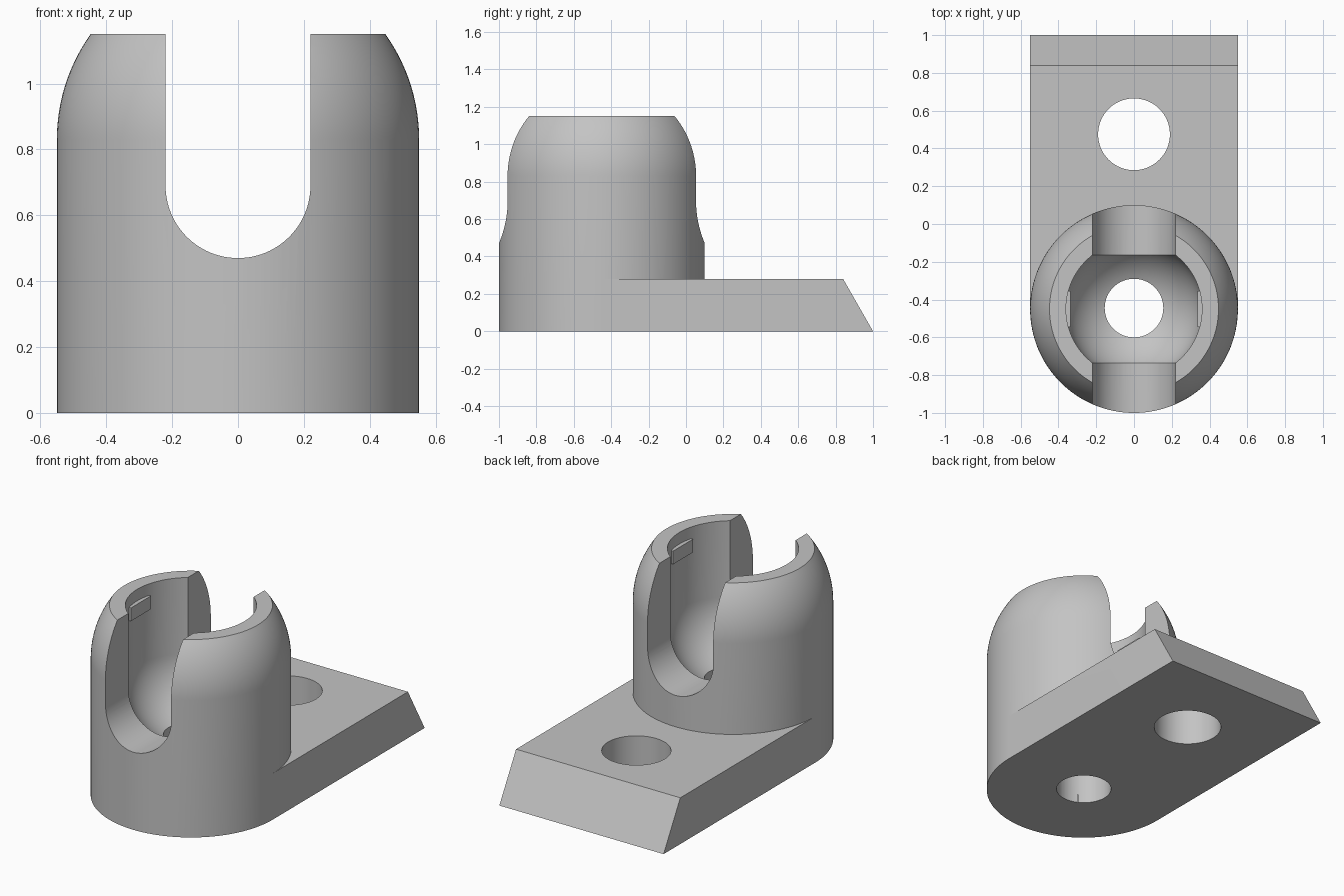
import bpy, bmesh, math
from mathutils import Matrix, Vector

cube = bpy.data.objects.get("Cube")
if cube:
    bpy.data.objects.remove(cube, do_unlink=True)

grey = bpy.data.materials.new("plain grey")
grey.use_nodes = True
colour = (0.55, 0.55, 0.55, 1)
grey.diffuse_color = colour
grey.node_tree.nodes["Principled BSDF"].inputs["Base Color"].default_value = colour

AXIS_Y = -0.45          # centre of the round socket
BODY_R, BORE_R, SLOT_R = 0.55, 0.36, 0.22
TOP, BALL_Z, DOME_Z = 1.15, 0.69, 0.83


def finish(bm, name):
    bmesh.ops.remove_doubles(bm, verts=bm.verts, dist=1e-5)
    bmesh.ops.recalc_face_normals(bm, faces=bm.faces)
    mesh = bpy.data.meshes.new(name)
    bm.to_mesh(mesh)
    bm.free()
    obj = bpy.data.objects.new(name, mesh)
    bpy.context.collection.objects.link(obj)
    mesh.materials.append(grey)
    return obj


def lathe(name, profile, y=AXIS_Y, steps=128):
    """Revolve (radius, z) points around a vertical axis."""
    bm = bmesh.new()
    verts = [bm.verts.new((r, 0, z)) for r, z in profile]
    edges = [bm.edges.new(pair) for pair in zip(verts, verts[1:])]
    bmesh.ops.spin(bm, geom=verts + edges, cent=(0, 0, 0), axis=(0, 0, 1),
                   angle=2 * math.pi, steps=steps, use_merge=True)
    bmesh.ops.translate(bm, verts=bm.verts, vec=(0, y, 0))
    return finish(bm, name)


def extrude(name, points, direction):
    """Extrude a closed outline along a vector."""
    bm = bmesh.new()
    face = bm.faces.new([bm.verts.new(p) for p in points])
    made = bmesh.ops.extrude_face_region(bm, geom=[face])["geom"]
    moved = [v for v in made if isinstance(v, bmesh.types.BMVert)]
    bmesh.ops.translate(bm, verts=moved, vec=direction)
    return finish(bm, name)


def box(name, centre, size):
    bm = bmesh.new()
    matrix = Matrix.Translation(centre) @ Matrix.Diagonal(Vector((*size, 1)))
    bmesh.ops.create_cube(bm, size=1, matrix=matrix)
    return finish(bm, name)


def combine(target, tool, operation):
    """Apply an exact boolean and discard the tool."""
    mod = target.modifiers.new("boolean", "BOOLEAN")
    mod.object, mod.operation, mod.solver = tool, operation, "EXACT"
    bpy.context.view_layer.update()
    graph = bpy.context.evaluated_depsgraph_get()
    mesh = bpy.data.meshes.new_from_object(target.evaluated_get(graph))
    target.modifiers.clear()
    target.data = mesh
    bpy.data.objects.remove(tool, do_unlink=True)


# Round body with a domed shoulder cut flat at the top
dome = [(math.sqrt(BODY_R ** 2 - h * h), DOME_Z + h)
        for h in ((TOP - DOME_Z) * i / 16 for i in range(17))]
bracket = lathe("socket_bracket", [(0, 0), (BODY_R, 0)] + dome + [(0, TOP)])

# Foot plate with a sloping rear end
plate = extrude("foot_plate",
                [(-BODY_R, AXIS_Y, 0), (-BODY_R, 1, 0),
                 (-BODY_R, 0.84, 0.28), (-BODY_R, AXIS_Y, 0.28)],
                (2 * BODY_R, 0, 0))
combine(bracket, plate, "UNION")

# Bore with a spherical floor
arc = [math.pi / 2 * i / 24 for i in range(25)]
floor = [(BORE_R * math.sin(a), BALL_Z - BORE_R * math.cos(a)) for a in arc]
combine(bracket, lathe("bore", floor + [(BORE_R, 1.4), (0, 1.4)]), "DIFFERENCE")

# Round-bottomed slot from front to back
curve = [math.pi * i / 48 for i in range(49)]
outline = [(-SLOT_R * math.cos(a), -1.2, BALL_Z - SLOT_R * math.sin(a)) for a in curve]
outline += [(SLOT_R, -1.2, 1.4), (-SLOT_R, -1.2, 1.4)]
combine(bracket, extrude("slot", outline, (0, 1.6, 0)), "DIFFERENCE")

# Screw holes in the socket floor and the plate
for y, radius in ((-0.445, 0.155), (0.475, 0.19)):
    hole = lathe("hole", [(0, -0.1), (radius, -0.1), (radius, 0.45), (0, 0.45)], y, 96)
    combine(bracket, hole, "DIFFERENCE")

# Small retaining lugs on both inner walls
for side in (-1, 1):
    lug = box("lug", (side * 0.365, AXIS_Y, 1.04), (0.06, 0.19, 0.08))
    combine(bracket, lug, "UNION")

bpy.ops.object.select_all(action="DESELECT")
bracket.select_set(True)
bpy.context.view_layer.objects.active = bracket
bpy.ops.object.shade_smooth_by_angle(angle=math.radians(25))
